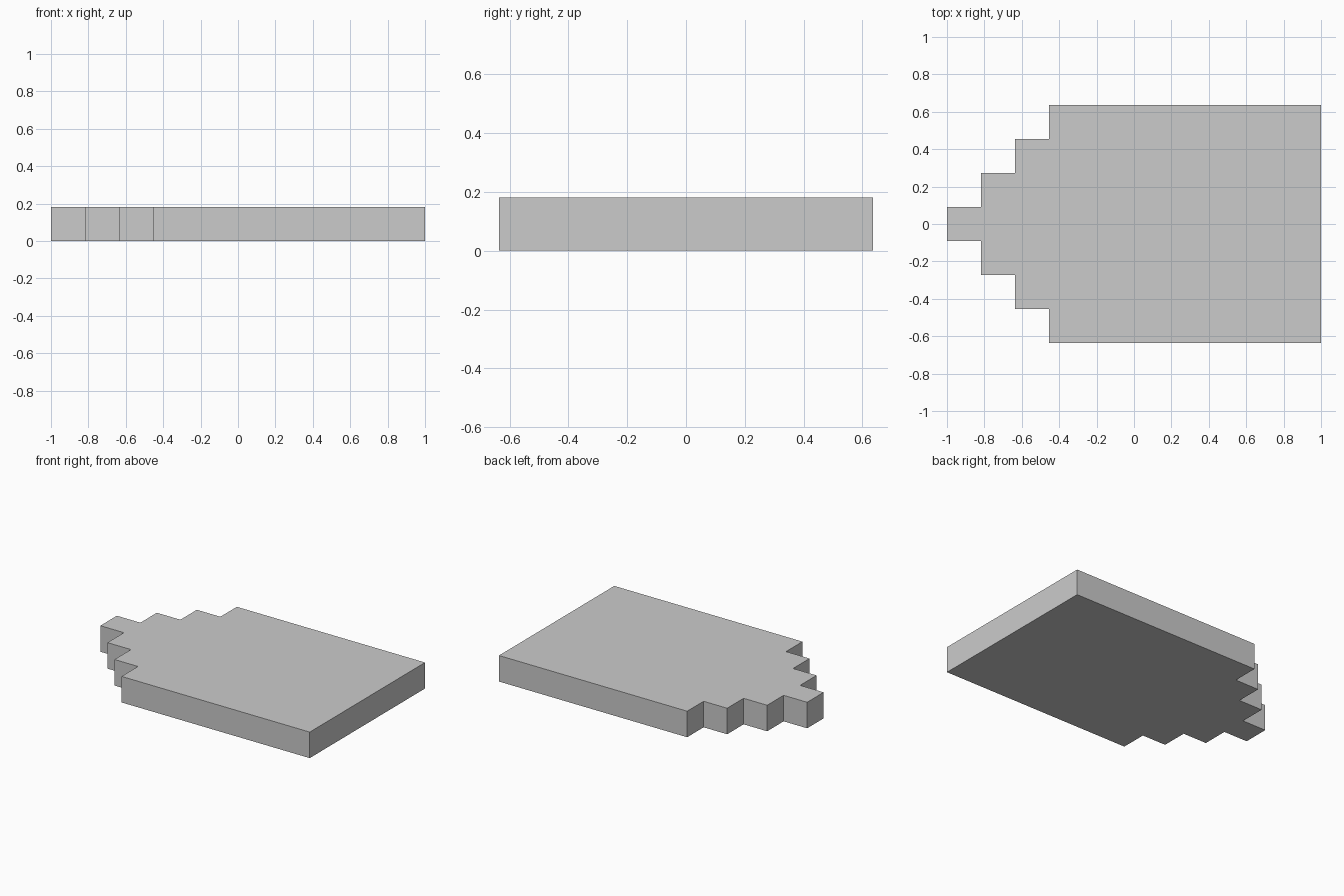
import bpy
import bmesh

if "Cube" in bpy.data.objects:
    bpy.data.objects.remove(bpy.data.objects["Cube"])

U = 2 / 11          # step size; the slab is 11 units long
STEPS = 3           # stair steps on each side of the tip

# Plain grey material
grey = bpy.data.materials.new("light_grey")
grey.diffuse_color = (0.6, 0.6, 0.6, 1)
grey.use_nodes = True
grey.node_tree.nodes["Principled BSDF"].inputs["Base Color"].default_value = grey.diffuse_color

# Stepped half outline from the tip to the wide end, then mirrored across y
half = []
for i in range(STEPS + 1):
    x, y = -1 + i * U, (i + 0.5) * U
    if i:
        half.append((x, y - U))
    half.append((x, y))
half.append((1, (STEPS + 0.5) * U))
outline = [(x, -y) for x, y in half] + half[::-1]

# Extrude the outline into a slab
bm = bmesh.new()
face = bm.faces.new([bm.verts.new((x, y, 0)) for x, y in outline])
top = bmesh.ops.extrude_face_region(bm, geom=[face], use_keep_orig=True)
bmesh.ops.translate(bm, vec=(0, 0, U),
                    verts=[v for v in top["geom"] if isinstance(v, bmesh.types.BMVert)])
bmesh.ops.recalc_face_normals(bm, faces=bm.faces)

mesh = bpy.data.meshes.new("stepped_slab")
bm.to_mesh(mesh)
bm.free()
mesh.materials.append(grey)
slab = bpy.data.objects.new("stepped_slab", mesh)
bpy.context.collection.objects.link(slab)
